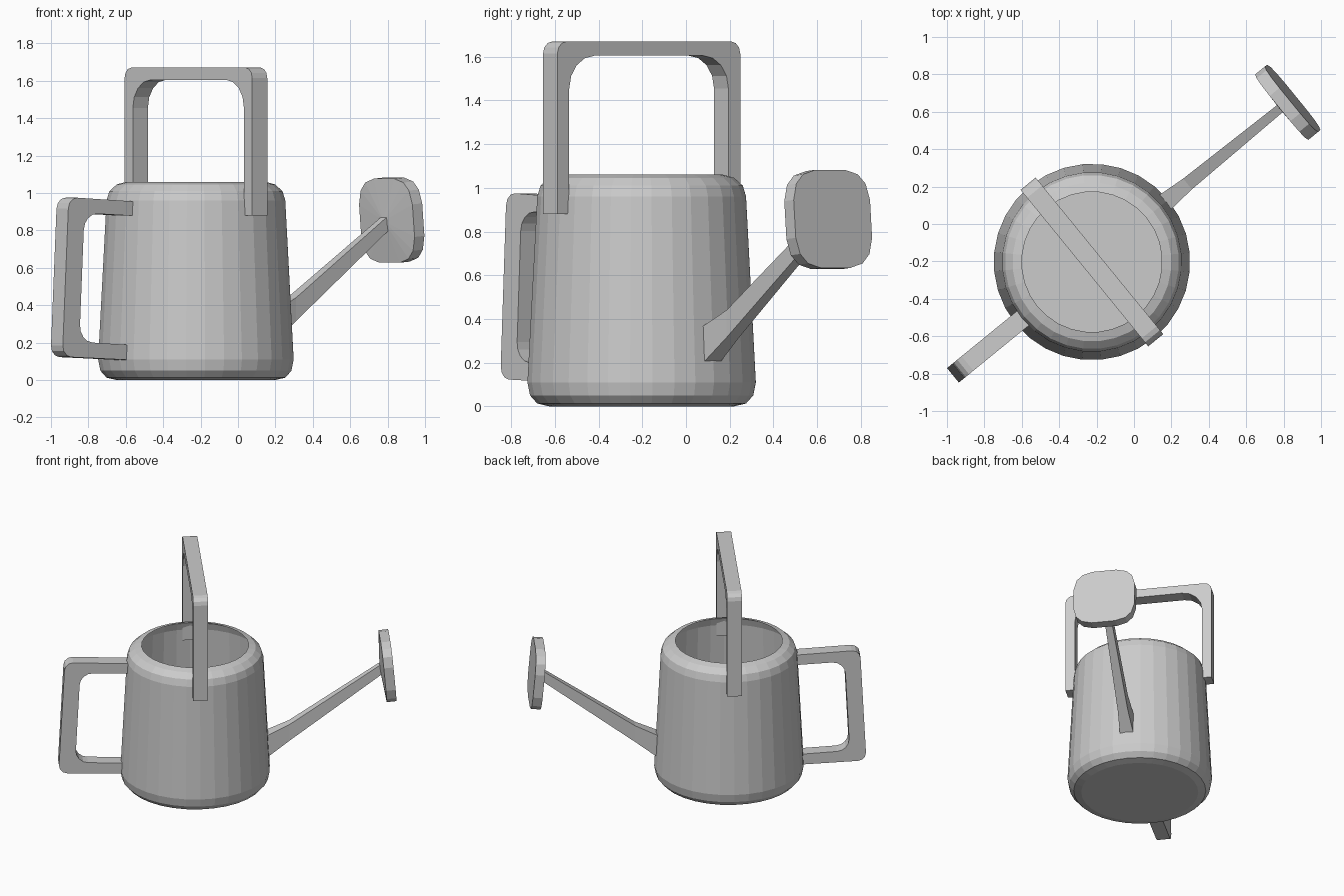
import bpy, bmesh, math
from math import sin, cos, pi

if "Cube" in bpy.data.objects:
    bpy.data.objects.remove(bpy.data.objects["Cube"])

ANGLE = math.radians(39.2)      # direction of the spout seen from above
CX, CY = -0.225, -0.203         # body axis


def make(name, bm, x=0.0, z=0.0, tilt=0.0, turn=0.0):
    """Finish a bmesh as an object placed x along the spout direction."""
    bmesh.ops.recalc_face_normals(bm, faces=bm.faces)
    me = bpy.data.meshes.new(name)
    bm.to_mesh(me)
    bm.free()
    ob = bpy.data.objects.new(name, me)
    ob.location = (CX + x * cos(ANGLE), CY + x * sin(ANGLE), z)
    ob.rotation_euler = (0, tilt, ANGLE + turn)
    bpy.context.collection.objects.link(ob)
    return ob


def loft(bm, rings):
    """Join equal-sized closed rings of points with quads."""
    rows = [[bm.verts.new(p) for p in ring] for ring in rings]
    n = len(rows[0])
    for a, b in zip(rows, rows[1:]):
        for i in range(n):
            j = (i + 1) % n
            bm.faces.new((a[i], a[j], b[j], b[i]))
    return rows


def rounded(points):
    """Polygon from (u, v, radius, segments), rounding corners."""
    out = []
    for i, (u, v, r, segs) in enumerate(points):
        if r == 0:
            out.append((u, v))
            continue
        d = []
        for q in (points[i - 1], points[(i + 1) % len(points)]):
            l = math.hypot(q[0] - u, q[1] - v)
            d.append(((q[0] - u) / l, (q[1] - v) / l))
        for k in range(segs + 1):
            t = k / segs * pi / 2
            a, b = r * (1 - sin(t)), r * (1 - cos(t))
            out.append((u + d[0][0] * a + d[1][0] * b, v + d[0][1] * a + d[1][1] * b))
    return out


def prism(name, points, half, turn=0.0):
    """Extrude an upright outline to both sides."""
    bm = bmesh.new()
    outline = rounded(points)
    rows = loft(bm, [[(u, s * half, v) for u, v in outline] for s in (-1, 1)])
    for row in rows:
        bm.faces.new(row)
    return make(name, bm, turn=turn)


# body: open-topped thin shell
profile = [(0.425, 0), (0.48, 0.013), (0.513, 0.05), (0.525, 0.11), (0.48, 0.96),
           (0.465, 1.01), (0.425, 1.046), (0.375, 1.06)]
N = 32
bm = bmesh.new()
rows = loft(bm, [[(r * cos(2 * pi * i / N), r * sin(2 * pi * i / N), z) for i in range(N)]
                 for r, z in profile])
bm.faces.new(rows[0])
make("body", bm)

# carrying handle arching across the opening
prism("top_handle", [(-0.54, 0.88, 0, 0), (-0.54, 1.67, 0.055, 3), (0.54, 1.67, 0.055, 3),
                     (0.54, 0.88, 0, 0), (0.47, 0.88, 0, 0), (0.47, 1.605, 0.15, 4),
                     (-0.47, 1.605, 0.15, 4), (-0.47, 0.88, 0, 0)], 0.052, pi / 2)

# pouring handle at the back
prism("side_handle", [(-0.465, 0.955, 0, 0), (-0.918, 0.978, 0.06, 3), (-0.962, 0.125, 0.06, 3),
                      (-0.505, 0.108, 0, 0), (-0.505, 0.188, 0, 0), (-0.845, 0.205, 0.09, 4),
                      (-0.81, 0.893, 0.09, 4), (-0.465, 0.878, 0, 0)], 0.05)

# tapered square spout: (distance, bottom, top, half width)
bm = bmesh.new()
rows = loft(bm, [[(x, -w, lo), (x, w, lo), (x, w, hi), (x, -w, hi)] for x, lo, hi, w in
                 [(0.50, 0.195, 0.365, 0.05), (0.66, 0.315, 0.44, 0.037),
                  (1.31, 0.80, 0.88, 0.024)]])
for row in (rows[0], rows[-1]):
    bm.faces.new(row)
make("spout", bm)

# sprinkler head: rounded square plate with a shallow pointed back
def plate_ring(x, n=16, half=0.228, power=2 / 3.4):
    pts = []
    for i in range(n):
        a = 2 * pi * (i + 0.5) / n
        c, s = cos(a), sin(a)
        pts.append((x, half * math.copysign(abs(c) ** power, c),
                    half * math.copysign(abs(s) ** power, s)))
    return pts


bm = bmesh.new()
back, front = loft(bm, [plate_ring(-0.033), plate_ring(0.035)])
bm.faces.new(front)
tip = bm.verts.new((-0.055, 0, 0))
for i in range(16):
    bm.faces.new((back[i], back[(i + 1) % 16], tip))
make("sprinkler_head", bm, x=1.35, z=0.855, tilt=math.radians(-5))
